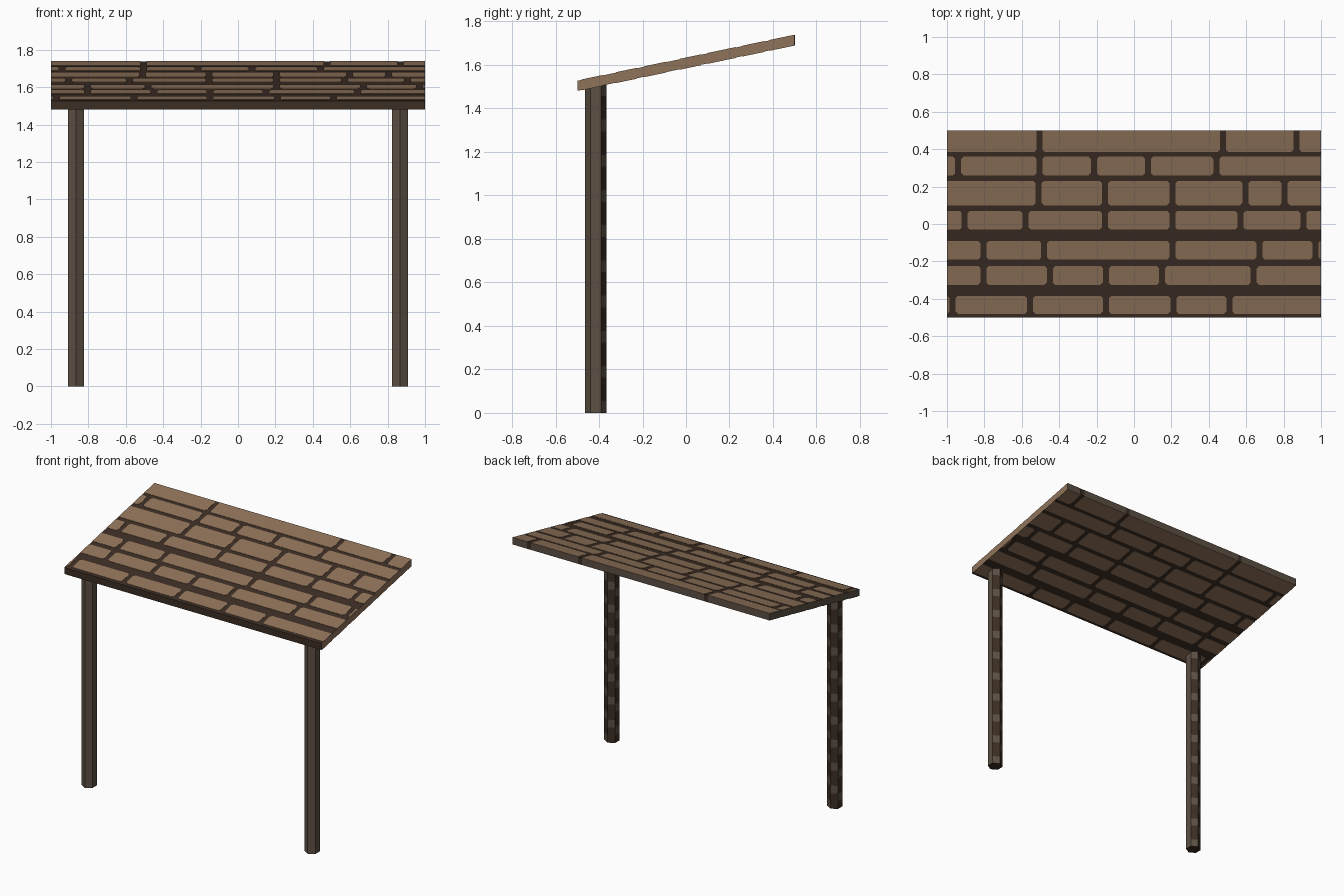
import bpy, bmesh, math

if "Cube" in bpy.data.objects:
    bpy.data.objects.remove(bpy.data.objects["Cube"])


def srgb(r, g, b):
    return [((c / 255 + 0.055) / 1.055) ** 2.4 for c in (r, g, b)] + [1]


def material(name, rgb):
    m = bpy.data.materials.new(name)
    m.diffuse_color = srgb(*rgb)
    m.use_nodes = True
    m.node_tree.nodes["Principled BSDF"].inputs["Base Color"].default_value = m.diffuse_color
    return m


TAN, DARK, GREY = 0, 1, 2
mats = [material("tan_block", (144, 115, 90)),
        material("dark_joint", (60, 46, 36)),
        material("grey_brown_wood", (92, 80, 67))]


def finish(name, bm):
    bmesh.ops.recalc_face_normals(bm, faces=bm.faces)
    me = bpy.data.meshes.new(name)
    bm.to_mesh(me)
    bm.free()
    for m in mats:
        me.materials.append(m)
    ob = bpy.data.objects.new(name, me)
    bpy.context.collection.objects.link(ob)
    return ob


# Sloped roof planes: height above the ground at a given depth
SLOPE, THICK, SKIN = 0.21, 0.05, 0.002


def top_z(y):
    return 1.634 + SLOPE * y


def bottom_z(y):
    return top_z(y) - THICK


def prism(bm, outline, low, high, index):
    lo = [bm.verts.new((x, y, low(y))) for x, y in outline]
    hi = [bm.verts.new((x, y, high(y))) for x, y in outline]
    n = len(outline)
    faces = [bm.faces.new(lo[::-1]), bm.faces.new(hi)]
    faces += [bm.faces.new((lo[i], lo[(i + 1) % n], hi[(i + 1) % n], hi[i])) for i in range(n)]
    for f in faces:
        f.material_index = index


# Roof slab: dark joints, tan or grey outer edges
bm = bmesh.new()
prism(bm, [(-1, -0.5), (1, -0.5), (1, 0.5), (-1, 0.5)],
      lambda y: bottom_z(y) + SKIN, lambda y: top_z(y) - SKIN, DARK)
bmesh.ops.recalc_face_normals(bm, faces=bm.faces)
for f in bm.faces:
    if f.normal.x > 0.9:
        f.material_index = TAN
    elif f.normal.x < -0.9 or f.normal.y > 0.9:
        f.material_index = GREY
finish("roof_slab", bm)

# Block rows: (low y, high y, joint centres along x)
rows = [(0.385, 0.50, (-0.505, 0.475, 0.87)),
        (0.26, 0.36, (-0.94, -0.505, -0.215, 0.075, 0.44)),
        (0.10, 0.23, (-0.51, -0.155, 0.205, 0.595, 0.805)),
        (-0.03, 0.07, (-0.905, -0.58, -0.155, 0.205, 0.57, 0.905)),
        (-0.19, -0.09, (-0.805, -0.48, 0.205, 0.67, 0.97)),
        (-0.325, -0.225, (-0.805, -0.45, -0.15, 0.15, 0.64)),
        (-0.48, -0.385, (-0.97, -0.555, -0.15, 0.21, 0.51))]
GAP, CUT = 0.016, 0.012


def block_outline(x0, x1, y0, y1):
    # Corners are clipped only where the block meets a joint
    pts = []
    for x, y, sx, sy in ((x0, y0, 1, 1), (x1, y0, -1, 1), (x1, y1, -1, -1), (x0, y1, 1, -1)):
        if abs(x) > 0.999 or y > 0.499:
            pts.append((x, y))
        else:
            a, b = (x, y + sy * CUT), (x + sx * CUT, y)
            pts += [a, b] if sx * sy > 0 else [b, a]
    return pts


for name, low, high in (("top_blocks", lambda y: top_z(y) - SKIN, top_z),
                        ("underside_blocks", bottom_z, lambda y: bottom_z(y) + SKIN)):
    bm = bmesh.new()
    for y0, y1, joints in rows:
        starts = [-1] + [j + GAP for j in joints]
        ends = [j - GAP for j in joints] + [1]
        for x0, x1 in zip(starts, ends):
            prism(bm, block_outline(x0, x1, y0, y1), low, high, TAN)
    finish(name, bm)

# Dark joint marks on the rear edge
bm = bmesh.new()
for x in rows[0][2]:
    pts = [(x - GAP, 0.499), (x + GAP, 0.499), (x + GAP, 0.501), (x - GAP, 0.501)]
    prism(bm, pts, bottom_z, lambda y: top_z(y) - SKIN, DARK)
finish("rear_edge_joints", bm)


# Six-sided posts: plain on the front and right, banded on the back and left
def post(name, cx, cy=-0.415, radius=0.049, height=1.51, levels=28):
    bm = bmesh.new()
    rings = []
    for k in range(levels + 1):
        z = height * k / levels
        rings.append([bm.verts.new((cx + radius * math.cos(math.radians(30 + 60 * i)),
                                    cy + radius * math.sin(math.radians(30 + 60 * i)), z))
                      for i in range(6)])
    bm.faces.new(rings[0][::-1]).material_index = DARK
    bm.faces.new(rings[-1]).material_index = DARK
    for k in range(levels):
        for i in range(6):
            j = (i + 1) % 6
            f = bm.faces.new((rings[k][i], rings[k][j], rings[k + 1][j], rings[k + 1][i]))
            banded = i in (0, 1, 2)
            f.material_index = DARK if banded and (k + i) % 3 else GREY
    finish(name, bm)


post("left_post", -0.867)
post("right_post", 0.867)
